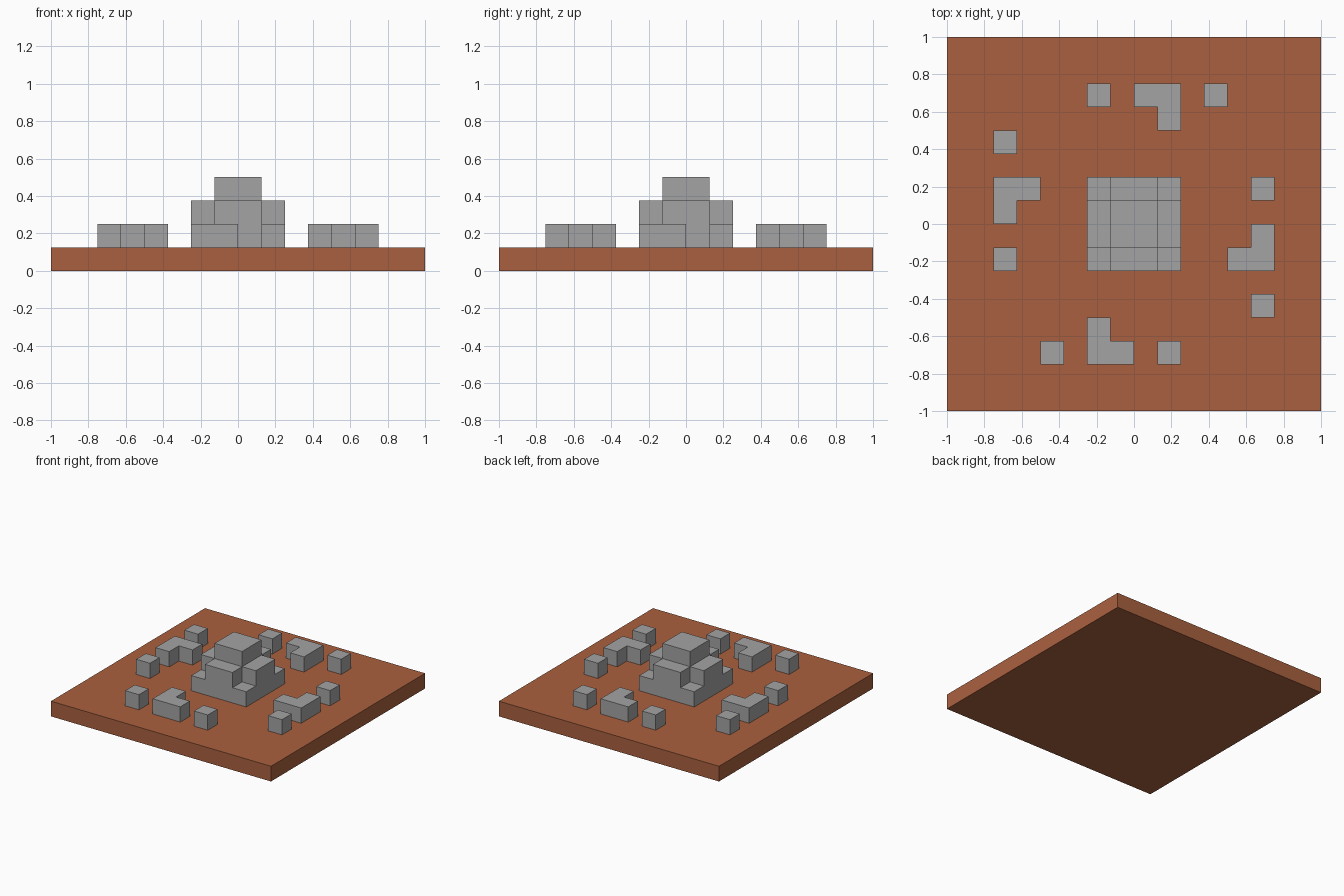
import bpy
import bmesh
import math
from mathutils import Matrix, Vector

cube = bpy.data.objects.get("Cube")
if cube:
    bpy.data.objects.remove(cube, do_unlink=True)

U = 0.125  # one block


def material(name, rgb):
    m = bpy.data.materials.new(name)
    m.use_nodes = True
    m.diffuse_color = (*rgb, 1)
    bsdf = next(n for n in m.node_tree.nodes if n.type == 'BSDF_PRINCIPLED')
    bsdf.inputs["Base Color"].default_value = (*rgb, 1)
    bsdf.inputs["Roughness"].default_value = 0.9
    return m


clay = material("clay brown", (0.40, 0.118, 0.05))
stone = material("stone grey", (0.376, 0.367, 0.367))


def prism(name, outline, level, mat, turn=0):
    """Extrude a counter-clockwise outline (in blocks) one block up from a level."""
    bm = bmesh.new()
    base = bm.faces.new([bm.verts.new((x * U, y * U, level * U)) for x, y in outline])
    top = bmesh.ops.extrude_face_region(bm, geom=[base])
    verts = [v for v in top["geom"] if isinstance(v, bmesh.types.BMVert)]
    bmesh.ops.translate(bm, verts=verts, vec=Vector((0, 0, U)))
    bmesh.ops.rotate(bm, verts=bm.verts, cent=(0, 0, 0),
                     matrix=Matrix.Rotation(turn * math.pi / 2, 3, 'Z'))
    bmesh.ops.recalc_face_normals(bm, faces=bm.faces)
    mesh = bpy.data.meshes.new(name)
    bm.to_mesh(mesh)
    bm.free()
    mesh.materials.append(mat)
    obj = bpy.data.objects.new(name, mesh)
    bpy.context.collection.objects.link(obj)
    return obj


def rect(x0, y0, x1, y1):
    return [(x0, y0), (x1, y0), (x1, y1), (x0, y1)]


# Ground slab
prism("ground_slab", rect(-8, -8, 8, 8), 0, clay)

# Stepped central mound: square base, cross tier, square cap
cross = [(-1, -2), (1, -2), (1, -1), (2, -1), (2, 1), (1, 1),
         (1, 2), (-1, 2), (-1, 1), (-2, 1), (-2, -1), (-1, -1)]
prism("mound_base", rect(-2, -2, 2, 2), 1, stone)
prism("mound_cross_tier", cross, 2, stone)
prism("mound_cap", rect(-1, -1, 1, 1), 3, stone)

# Low walls: the same group of three, turned to each side
corner = [(-2, -6), (0, -6), (0, -5), (-1, -5), (-1, -4), (-2, -4)]
for turn, side in enumerate(("front", "left", "back", "right")):
    prism(f"corner_wall_{side}", corner, 1, stone, turn)
    prism(f"wall_block_a_{side}", rect(-4, -6, -3, -5), 1, stone, turn)
    prism(f"wall_block_b_{side}", rect(1, -6, 2, -5), 1, stone, turn)
